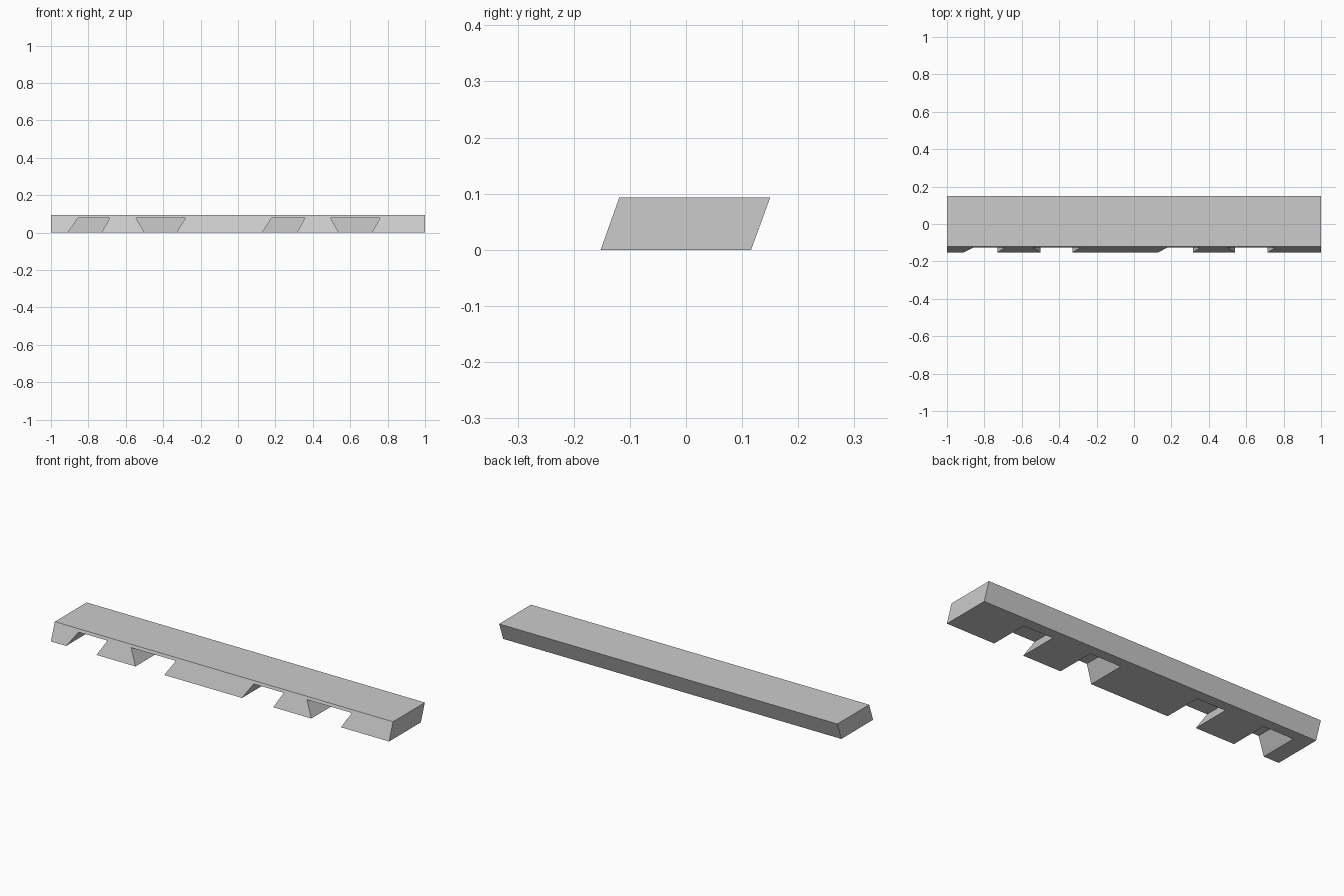
import bpy
import bmesh
from mathutils import Vector

cube = bpy.data.objects.get("Cube")
if cube:
    bpy.data.objects.remove(cube, do_unlink=True)

grey = bpy.data.materials.new("light_grey")
grey.use_nodes = True
colour = (0.6, 0.6, 0.6, 1)
grey.diffuse_color = colour
grey.node_tree.nodes["Principled BSDF"].inputs["Base Color"].default_value = colour


def prism(name, outline, offset):
    """Extrude a closed planar outline along offset into a solid object."""
    bm = bmesh.new()
    face = bm.faces.new([bm.verts.new(p) for p in outline])
    grown = bmesh.ops.extrude_face_region(bm, geom=[face], use_keep_orig=True)["geom"]
    verts = [v for v in grown if isinstance(v, bmesh.types.BMVert)]
    bmesh.ops.translate(bm, verts=verts, vec=Vector(offset))
    bmesh.ops.recalc_face_normals(bm, faces=bm.faces)
    mesh = bpy.data.meshes.new(name)
    bm.to_mesh(mesh)
    bm.free()
    mesh.materials.append(grey)
    obj = bpy.data.objects.new(name, mesh)
    bpy.context.collection.objects.link(obj)
    return obj


# Slanted bar
height = 0.093
side = [(-0.152, 0), (0.116, 0), (0.15, height), (-0.119, height)]
bar = prism("slanted_bar", [(-1, y, z) for y, z in side], (2, 0, 0))

# Slots open to the front and bottom: x of lower left, lower right, upper right, upper left
slot_top, slot_back, below, front = 0.078, 0.06, 0.02, -0.25
slots = [(-0.91, -0.73, -0.685, -0.855),
         (-0.50, -0.33, -0.28, -0.545),
         (0.13, 0.315, 0.358, 0.18),
         (0.54, 0.715, 0.76, 0.495)]
for i, (low_l, low_r, top_r, top_l) in enumerate(slots):
    k = below / slot_top
    outline = [(low_l - (top_l - low_l) * k, front, -below),
               (low_r - (top_r - low_r) * k, front, -below),
               (top_r, front, slot_top),
               (top_l, front, slot_top)]
    cutter = prism(f"slot_cutter_{i + 1}", outline, (0, slot_back - front, 0))
    cutter.hide_render = True
    cutter.hide_viewport = True
    cutter.display_type = 'WIRE'
    cut = bar.modifiers.new(f"slot_{i + 1}", 'BOOLEAN')
    cut.operation = 'DIFFERENCE'
    cut.solver = 'EXACT'
    cut.object = cutter
